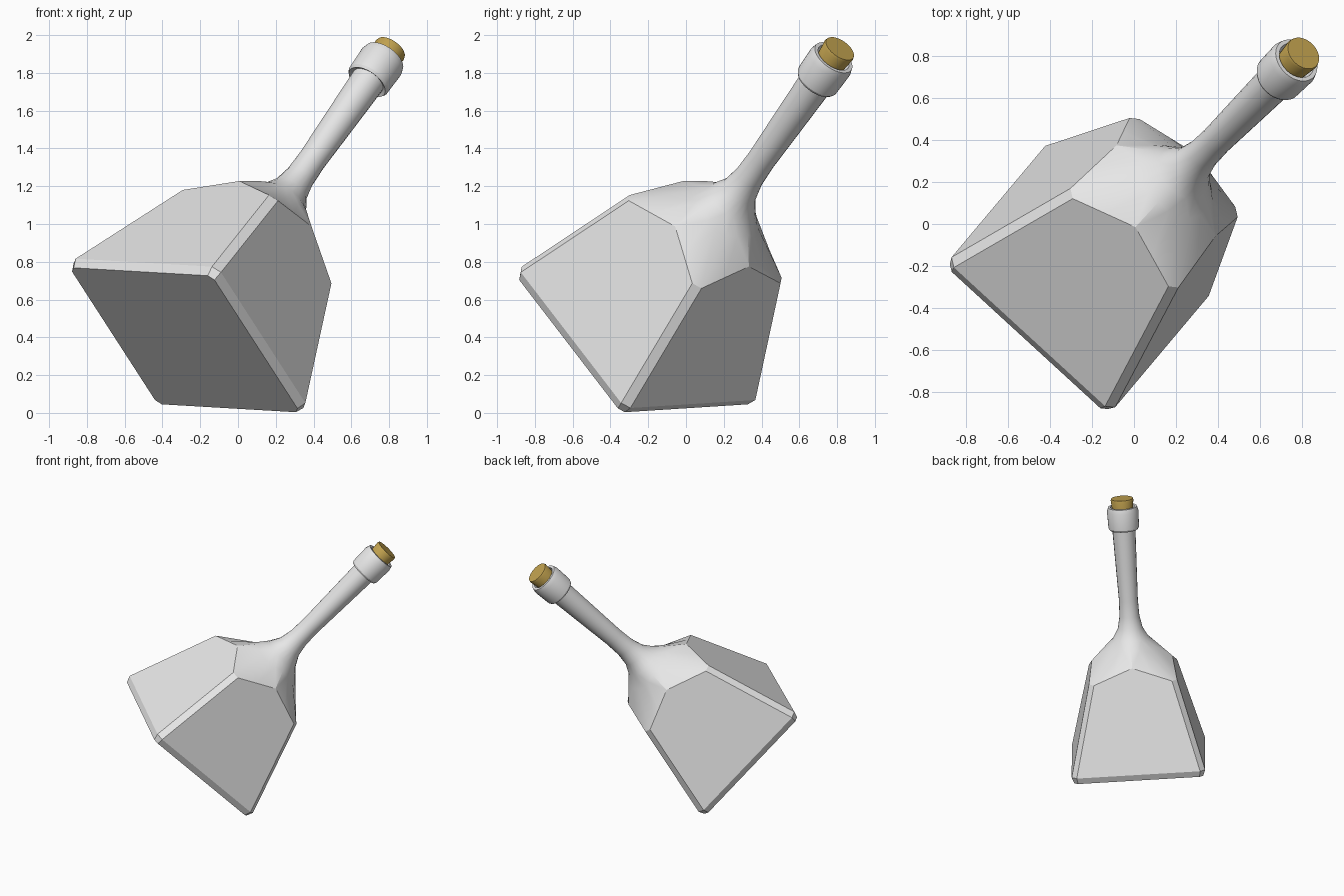
import bpy, bmesh
from math import radians, sin, cos, pi
from mathutils import Matrix, Vector

cube = bpy.data.objects.get("Cube")
if cube:
    bpy.data.objects.remove(cube)


def material(name, color, rough):
    m = bpy.data.materials.new(name)
    m.use_nodes = True
    m.diffuse_color = color
    bsdf = m.node_tree.nodes["Principled BSDF"]
    bsdf.inputs["Base Color"].default_value = color
    bsdf.inputs["Roughness"].default_value = rough
    return m


glass = material("pale_glass", (0.8, 0.8, 0.8, 1), 0.4)
cork_mat = material("golden_cork", (0.55, 0.37, 0.08, 1), 0.7)

# Tilted frame: local z runs along the neck, the origin is the base centre
axis = Vector((0.5, 0.5, 0.5 ** 0.5))
across = Vector((1, -1, 0)).normalized()
down = axis.cross(across)
frame = Matrix((across, down, axis)).transposed().to_4x4() @ Matrix.Rotation(radians(3.5), 4, 'Z')
frame = Matrix.Translation((-0.272, -0.266, 0.40)) @ frame


def loft(name, rings, mat, flat=()):
    """Skin a stack of equal-length rings and cap both ends."""
    bm = bmesh.new()
    rows = [[bm.verts.new(p) for p in ring] for ring in rings]
    for level, (a, b) in enumerate(zip(rows, rows[1:])):
        for i in range(len(a)):
            j = (i + 1) % len(a)
            f = bm.faces.new((a[i], a[j], b[j], b[i]))
            if level in flat:
                bmesh.ops.triangulate(bm, faces=[f])
    bm.faces.new(rows[0][::-1])
    bm.faces.new(rows[-1])
    bmesh.ops.recalc_face_normals(bm, faces=bm.faces)
    mesh = bpy.data.meshes.new(name)
    bm.to_mesh(mesh)
    bm.free()
    mesh.materials.append(mat)
    ob = bpy.data.objects.new(name, mesh)
    bpy.context.collection.objects.link(ob)
    ob.matrix_world = frame
    bpy.ops.object.select_all(action='DESELECT')
    ob.select_set(True)
    bpy.context.view_layer.objects.active = ob
    bpy.ops.object.shade_smooth_by_angle(angle=radians(25))
    return ob


def bottle_ring(z, half, chamfer, roundness, lift=0.0, taper=0.0):
    """Chamfered square blended to a circle; lift raises the middle of each side."""
    pts = []
    for q in range(4):
        turn = Matrix.Rotation(q * pi / 2, 3, 'Z')
        for t in (-1, -0.5, 0, 0.5, 1):
            rise = lift * (1 - abs(t))
            h = half - taper * rise
            square = Vector((h, t * (half - chamfer), z + rise))
            ang = t * pi / 5
            circle = Vector((h * cos(ang), h * sin(ang), z + rise))
            pts.append(turn @ square.lerp(circle, roundness))
    return pts


def lathe(name, profile, mat, n=32):
    rings = [[(r * cos(2 * pi * i / n), r * sin(2 * pi * i / n), z) for i in range(n)]
             for r, z in profile]
    return loft(name, rings, mat)


# Square body with chamfered edges, faceted shoulder and flared neck
body = [
    bottle_ring(-0.02, 0.512, 0.03, 0),
    bottle_ring(0.03, 0.53, 0.04, 0),
    bottle_ring(0.735, 0.35, 0.04, 0, lift=0.115, taper=0.255),
    bottle_ring(0.935, 0.205, 0.05, 1, lift=0.03),
]
for z, r in ((1.02, 0.142), (1.10, 0.098), (1.2, 0.079), (1.33, 0.075), (1.6, 0.083), (1.95, 0.093)):
    body.append(bottle_ring(z, r, 0, 1))
loft("bottle_body", body, glass, flat=(2, 3))

# Thick collar with a recessed mouth
lathe("neck_collar", [(0.085, 1.925), (0.112, 1.91), (0.121, 1.925), (0.125, 2.06),
                      (0.115, 2.095), (0.095, 2.095), (0.088, 2.03)], glass)

# Tapered stopper
lathe("cork", [(0.075, 2.0), (0.09, 2.15), (0.086, 2.162)], cork_mat)
